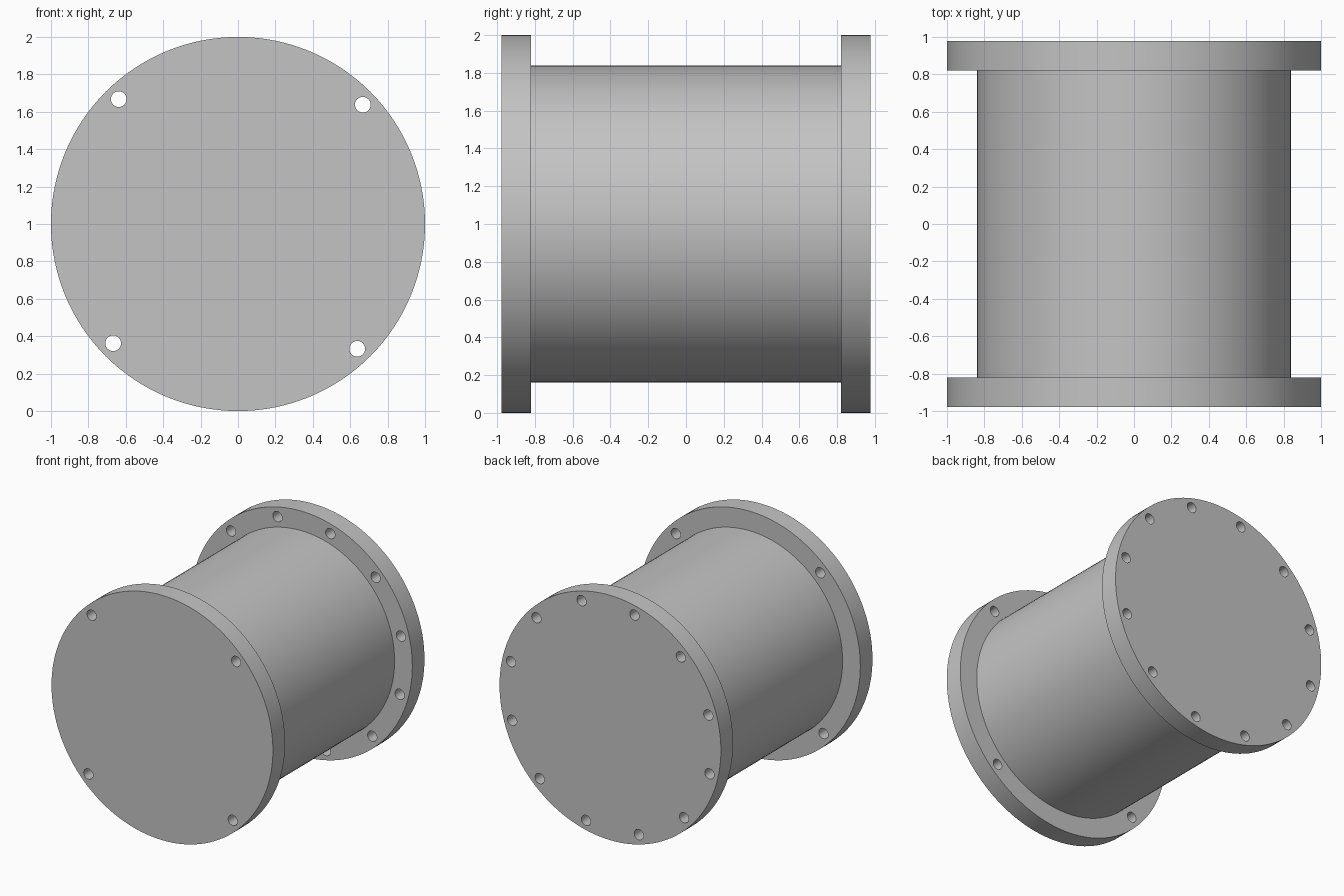
import bpy
import math

cube = bpy.data.objects.get("Cube")
if cube:
    bpy.data.objects.remove(cube, do_unlink=True)

HALF_LENGTH = 0.978
THICKNESS = 0.157
BOLT_CIRCLE = 0.923
BOLT_START = math.radians(43.7)

grey = bpy.data.materials.new("steel_grey")
grey.use_nodes = True
colour = (0.55, 0.55, 0.55, 1)
grey.diffuse_color = colour
grey.node_tree.nodes["Principled BSDF"].inputs["Base Color"].default_value = colour


def cylinder(name, radius, length, x=0, y=0, z=1, sides=128):
    """Cylinder lying along the y axis."""
    bpy.ops.mesh.primitive_cylinder_add(
        vertices=sides, radius=radius, depth=length,
        location=(x, y, z), rotation=(math.pi / 2, 0, 0))
    obj = bpy.context.object
    obj.name = name
    obj.data.materials.append(grey)
    return obj


def smooth(obj):
    bpy.ops.object.select_all(action="DESELECT")
    obj.select_set(True)
    bpy.context.view_layer.objects.active = obj
    bpy.ops.object.shade_smooth_by_angle(angle=math.radians(30))


def flange(name, y, bolts):
    """Round end plate with evenly spaced through holes."""
    plate = cylinder(name, 1, THICKNESS, y=y)
    drills = []
    for i in range(bolts):
        a = BOLT_START + i * math.tau / bolts
        drills.append(cylinder("hole_cutter", 0.042, THICKNESS * 2,
                               BOLT_CIRCLE * math.cos(a), y,
                               1 + BOLT_CIRCLE * math.sin(a), sides=32))
    # Join the drills so one boolean cuts every hole
    bpy.ops.object.select_all(action="DESELECT")
    for drill in drills:
        drill.select_set(True)
    bpy.context.view_layer.objects.active = drills[0]
    bpy.ops.object.join()
    cutter = drills[0]
    cutter.hide_render = True

    cut = plate.modifiers.new("bolt_holes", "BOOLEAN")
    cut.operation = "DIFFERENCE"
    cut.solver = "EXACT"
    cut.object = cutter
    bpy.ops.object.select_all(action="DESELECT")
    plate.select_set(True)
    bpy.context.view_layer.objects.active = plate
    bpy.ops.object.modifier_apply(modifier=cut.name)
    bpy.data.objects.remove(cutter, do_unlink=True)
    smooth(plate)


# Central barrel between the two flanges
smooth(cylinder("barrel", 0.84, 2 * (HALF_LENGTH - THICKNESS)))

# End flanges: four holes in front, twelve behind
offset = HALF_LENGTH - THICKNESS / 2
flange("front_flange", -offset, 4)
flange("back_flange", offset, 12)
